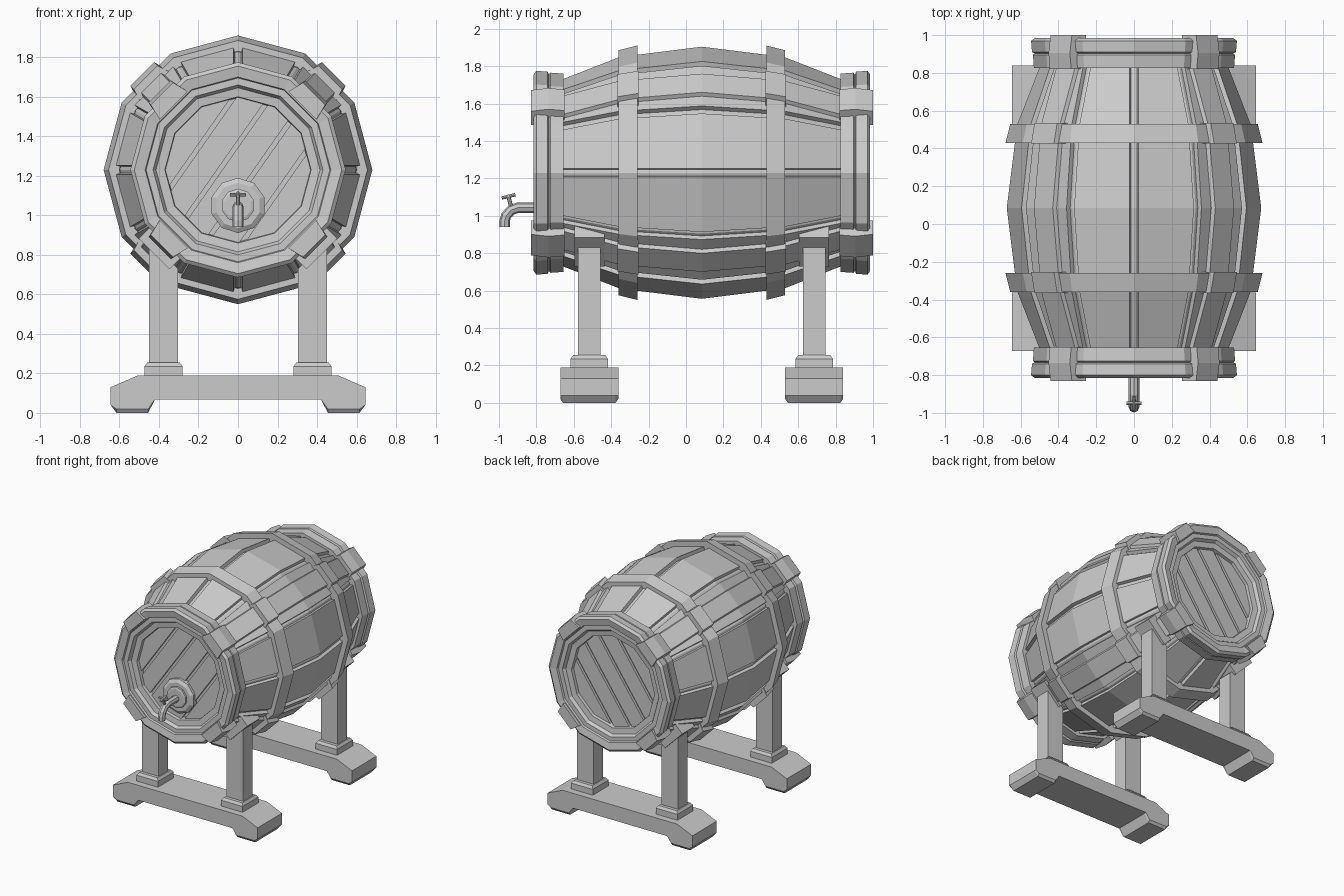
import bpy, bmesh
from math import sin, cos, pi, radians
from mathutils import Vector

if "Cube" in bpy.data.objects:
    bpy.data.objects.remove(bpy.data.objects["Cube"])

CZ, CY = 1.23, 0.085          # barrel axis height and mid-length


def finish(name, bm):
    bmesh.ops.remove_doubles(bm, verts=bm.verts, dist=1e-5)
    bmesh.ops.recalc_face_normals(bm, faces=bm.faces)
    me = bpy.data.meshes.new(name)
    bm.to_mesh(me)
    bm.free()
    ob = bpy.data.objects.new(name, me)
    bpy.context.collection.objects.link(ob)
    return ob


def skin(name, rings, cap=False, close=False):
    """Bridge equal-length closed rings of points."""
    bm = bmesh.new()
    vs = [[bm.verts.new(p) for p in r] for r in rings]
    n = len(vs[0])
    pairs = list(zip(vs, vs[1:])) + ([(vs[-1], vs[0])] if close else [])
    for a, b in pairs:
        for i in range(n):
            j = (i + 1) % n
            bm.faces.new((a[i], a[j], b[j], b[i]))
    if cap:
        bm.faces.new(vs[0])
        bm.faces.new(vs[-1])
    return finish(name, bm)


def lathe(name, prof, n=12, cz=CZ, cap=False):
    """Turn (radius, y) points around a lengthwise axis."""
    rings = [[(r * sin(2 * pi * i / n), y, cz + r * cos(2 * pi * i / n))
              for i in range(n)] for r, y in prof]
    return skin(name, rings, cap, not cap)


def strip(name, deg, secs):
    """Lengthwise bar at an angle: sections of (y, half width, inner r, outer r, outer half width)."""
    a = radians(deg)
    rad, tan = Vector((sin(a), 0, cos(a))), Vector((cos(a), 0, -sin(a)))
    rings = []
    for y, hw, r0, r1, hw1 in secs:
        c = Vector((0, y, CZ))
        rings.append([c + rad * r0 - tan * hw, c + rad * r0 + tan * hw,
                      c + rad * r1 + tan * hw1, c + rad * r1 - tan * hw1])
    return skin(name, rings, cap=True)


def box_taper(name, c, half, z0, z1, top):
    def ring(z, h):
        return [(c[0] + sx * h[0], c[1] + sy * h[1], z)
                for sx, sy in ((-1, -1), (1, -1), (1, 1), (-1, 1))]
    zm = z1 - 0.02 if top != half else (z0 + z1) / 2
    return skin(name, [ring(z0, half), ring(zm, half), ring(z1, top)], cap=True)


# Barrel core and staves
body = [(-.76, .50), (-.44, .625), (0, .68), (.44, .625), (.76, .50)]
lathe("barrel_core", [(r - .028, CY + t) for t, r in body], cap=True)
C15, S15 = cos(pi / 12), sin(pi / 12)
for k in range(12):
    strip(f"stave_{k}", 15 + 30 * k,
          [(CY + t, r * S15 - .024, r * C15 - .04, r * C15, r * S15 - .024) for t, r in body])

# Lengthwise straps on the four diagonals
for d in (45, 135, 225, 315):
    strip(f"strap_{d}", d,
          [(CY + t, .085, r * C15 - .02, r * C15 + .022, .07) for t, r in body])

for s, side in ((-1, "front"), (1, "back")):
    Y = lambda t: CY + s * t
    # End hoop, double banded
    lathe(f"{side}_end_hoop", [(r, Y(t)) for r, t in (
        (.47, .89), (.525, .9), (.545, .885), (.54, .825), (.525, .818),
        (.535, .81), (.53, .74), (.46, .74), (.46, .86))])
    # Inner rim around the lid
    lathe(f"{side}_rim", [(r, Y(t)) for r, t in (
        (.47, .875), (.43, .875), (.415, .85), (.37, .845), (.36, .76), (.47, .76))])
    # Middle hoop
    lathe(f"{side}_middle_hoop", [(r, Y(t)) for r, t in (
        (.60, .445), (.655, .445), (.68, .345), (.61, .345))])
    # Raised hoop blocks over the straps
    for d in (45, 135, 225, 315):
        strip(f"{side}_end_block_{d}", d, [
            (Y(.915), .10, .46, .545, .08), (Y(.82), .10, .46, .56, .08),
            (Y(.735), .10, .46, .55, .08)])
        strip(f"{side}_middle_block_{d}", d, [
            (Y(.45), .11, .58, .66, .085), (Y(.34), .11, .60, .685, .085)])
    # Lid backing and diagonal boards
    lathe(f"{side}_lid", [(.4, Y(.78)), (.4, Y(.80))], cap=True)
    a = radians(55)
    nrm = Vector((-sin(a), 0, cos(a)))
    for k in range(5):
        bm = bmesh.new()
        f = bm.faces.new([bm.verts.new((.39 * sin(pi * i / 6), Y(.82), CZ + .39 * cos(pi * i / 6)))
                          for i in range(12)])
        mid = Vector((0, Y(.82), CZ)) + nrm * (k - 2) * .152
        for q in (-1, 1):
            bmesh.ops.bisect_plane(bm, geom=bm.verts[:] + bm.edges[:] + bm.faces[:],
                                   plane_co=mid + nrm * q * .065, plane_no=nrm * q,
                                   clear_outer=True)
        ext = bmesh.ops.extrude_face_region(bm, geom=bm.faces[:], use_keep_orig=True)
        for v in ext["geom"]:
            if isinstance(v, bmesh.types.BMVert):
                v.co.y -= s * .03
        finish(f"{side}_lid_board_{k}", bm)

    # Stand: foot beam, then a leg with base and cradle pad on each side
    yc = -.517 if s < 0 else .685
    half = [(.42, .068), (.455, 0), (.615, 0), (.645, .04), (.645, .13), (.51, .188)]
    outline = half + [(-x, z) for x, z in reversed(half)]
    rings = []
    for dy, inset in ((-.155, .02), (-.14, 0), (.14, 0), (.155, .02)):
        rings.append([(x, yc + dy, z + (inset if z < .03 else 0)) for x, z in outline])
    skin(f"{side}_foot_beam", rings, cap=True)
    for m, lr in ((-1, "left"), (1, "right")):
        c = (m * .377, yc)
        box_taper(f"{side}_{lr}_leg_base", c, (.096, .10), .18, .255, (.082, .086))
        # Leg with its top cut to meet the barrel
        prof = [(.303, .2), (.45, .2), (.45, .86), (.303, .73)]
        skin(f"{side}_{lr}_leg",
             [[(m * x, yc + dy, z) for x, z in prof] for dy in (-.06, .06)], cap=True)
        strip(f"{side}_{lr}_cradle_pad", 180 - m * 45, [
            (yc - .08, .11, .5, .60, .11), (yc + .08, .11, .5, .60, .11)])

# Tap plate
TZ = 1.05
lathe("tap_plate", [(.14, -.72), (.14, -.755), (.115, -.77), (.085, -.77), (.085, -.785), (.07, -.79)],
      n=10, cz=TZ, cap=True)


# Tap pipe and handle as round bars along paths
def pipe(name, pts, r):
    cu = bpy.data.curves.new(name, 'CURVE')
    cu.dimensions = '3D'
    cu.bevel_depth, cu.bevel_resolution, cu.use_fill_caps = r, 2, True
    sp = cu.splines.new('POLY')
    sp.points.add(len(pts) - 1)
    for p, co in zip(sp.points, pts):
        p.co = (*co, 1)
    sp.use_smooth = False
    ob = bpy.data.objects.new(name, cu)
    bpy.context.collection.objects.link(ob)


pipe("tap_pipe", [(0, -.76, 1.043), (0, -.90, 1.043), (0, -.935, 1.03),
                  (0, -.962, 1.0), (0, -.97, .97), (0, -.97, .94)], .028)
pipe("tap_stem", [(0, -.93, 1.03), (0, -.95, 1.105)], .011)
pipe("tap_handle_long", [(0, -.985, 1.095), (0, -.912, 1.113)], .009)
pipe("tap_handle_cross", [(-.04, -.95, 1.105), (.04, -.95, 1.105)], .009)
